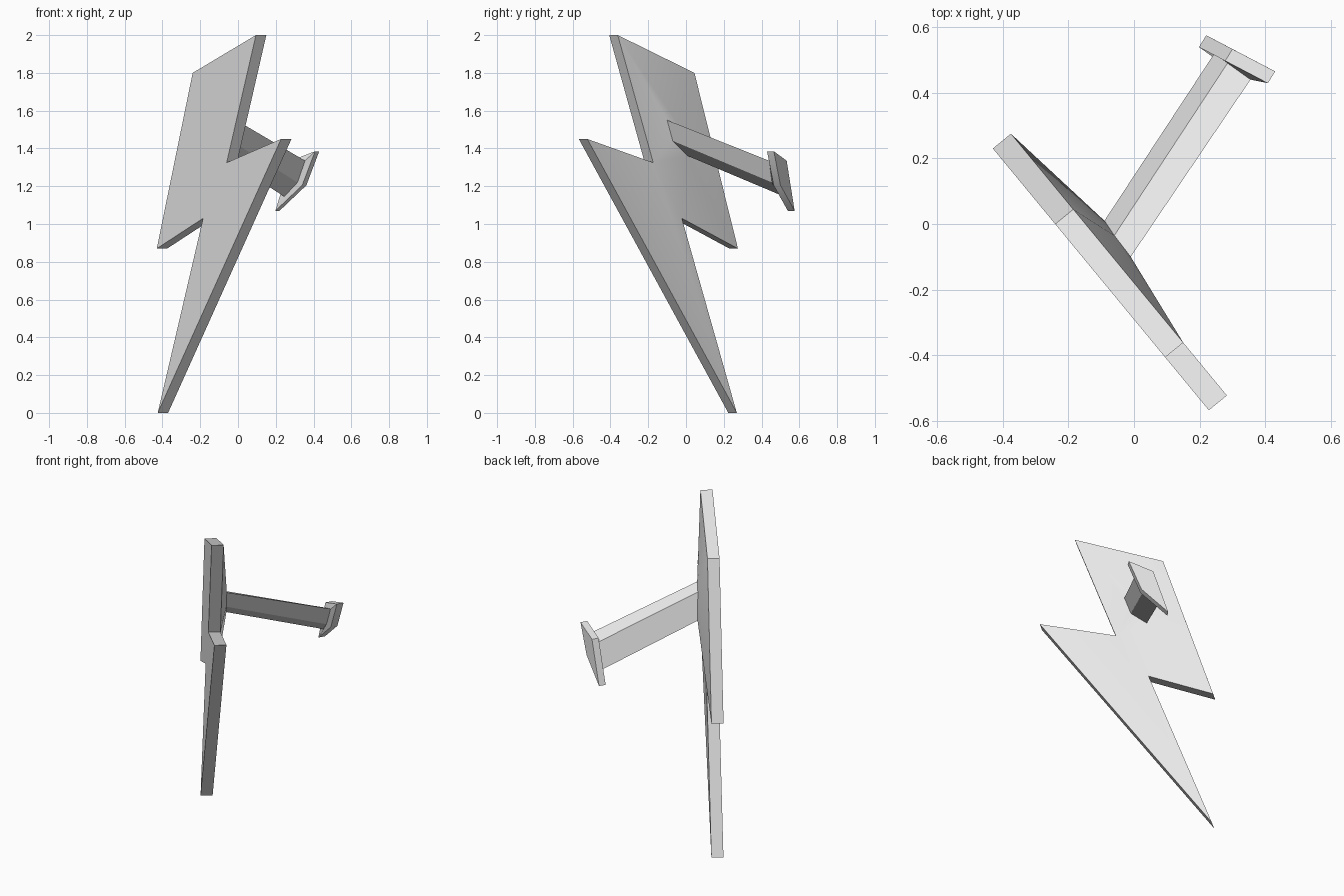
import bpy
import math

if "Cube" in bpy.data.objects:
    bpy.data.objects.remove(bpy.data.objects["Cube"])

grey = bpy.data.materials.new("light grey")
grey.diffuse_color = (0.8, 0.8, 0.8, 1)
grey.use_nodes = True
grey.node_tree.nodes["Principled BSDF"].inputs["Base Color"].default_value = grey.diffuse_color


def make(name, verts, faces):
    """Mesh object with flat colour, sharp edges kept."""
    mesh = bpy.data.meshes.new(name)
    mesh.from_pydata(verts, [], faces)
    mesh.materials.append(grey)
    obj = bpy.data.objects.new(name, mesh)
    bpy.context.collection.objects.link(obj)
    bpy.ops.object.select_all(action='DESELECT')
    obj.select_set(True)
    bpy.context.view_layer.objects.active = obj
    bpy.ops.object.mode_set(mode='EDIT')
    bpy.ops.mesh.select_all(action='SELECT')
    bpy.ops.mesh.normals_make_consistent(inside=False)
    bpy.ops.object.mode_set(mode='OBJECT')
    bpy.ops.object.shade_smooth_by_angle(angle=math.radians(30))
    return obj


# Four-sided arm section: where it leaves the bolt and where it meets the foot
arm_base = [(-0.01, -0.10, 1.55), (-0.035, -0.07, 1.44),
            (-0.09, 0.01, 1.36), (-0.06, -0.035, 1.52)]
arm_end = [(0.355, 0.44, 1.335), (0.315, 0.455, 1.22),
           (0.245, 0.52, 1.145), (0.285, 0.49, 1.305)]

# Bolt outline (x, z) on the front face; the plate is turned about z
outline = [(0.095, 2.0), (-0.24, 1.8), (-0.43, 0.87), (-0.185, 1.03),
           (-0.425, 0.0), (0.228, 1.45), (-0.06, 1.325)]
n = len(outline)
front = [(x, 0.23 - 1.212 * (x + 0.43), z) for x, z in outline]
back = [(x + 0.055, y + 0.045, z) for x, y, z in front]

# Bolt plate: flat front, side walls, back swelling out towards the arm
faces = [tuple(range(n))]
faces += [(i, (i + 1) % n, (i + 1) % n + n, i + n) for i in range(n)]
P1, P2, P3, N1, TIP, R, N2 = range(n, 2 * n)
A, B, C, D = range(2 * n, 2 * n + 4)
faces += [(P1, P2, D), (P1, D, A), (P2, P3, D), (P3, C, D), (P3, N1, C),
          (N1, N2, C), (N2, B, C), (N2, A, B), (N2, P1, A),
          (N1, TIP, N2), (TIP, R, N2), (A, B, C, D)]
make("bolt_plate", front + back + arm_base, faces)

# Arm and foot plate: rings lofted from the bolt to the outer end
foot_back = [(0.43, 0.465, 1.385), (0.362, 0.50, 1.205),
             (0.22, 0.575, 1.07), (0.30, 0.533, 1.335)]
foot_front = [(x - 0.022, y - 0.036, z) for x, y, z in foot_back]


def loft(name, rings):
    verts = [v for ring in rings for v in ring]
    quads = [(4 * r + i, 4 * r + (i + 1) % 4,
              4 * r + 4 + (i + 1) % 4, 4 * r + 4 + i)
             for r in range(len(rings) - 1) for i in range(4)]
    last = 4 * (len(rings) - 1)
    quads += [(3, 2, 1, 0), tuple(range(last, last + 4))]
    make(name, verts, quads)


loft("arm_with_foot", [arm_base, arm_end, foot_front, foot_back])
